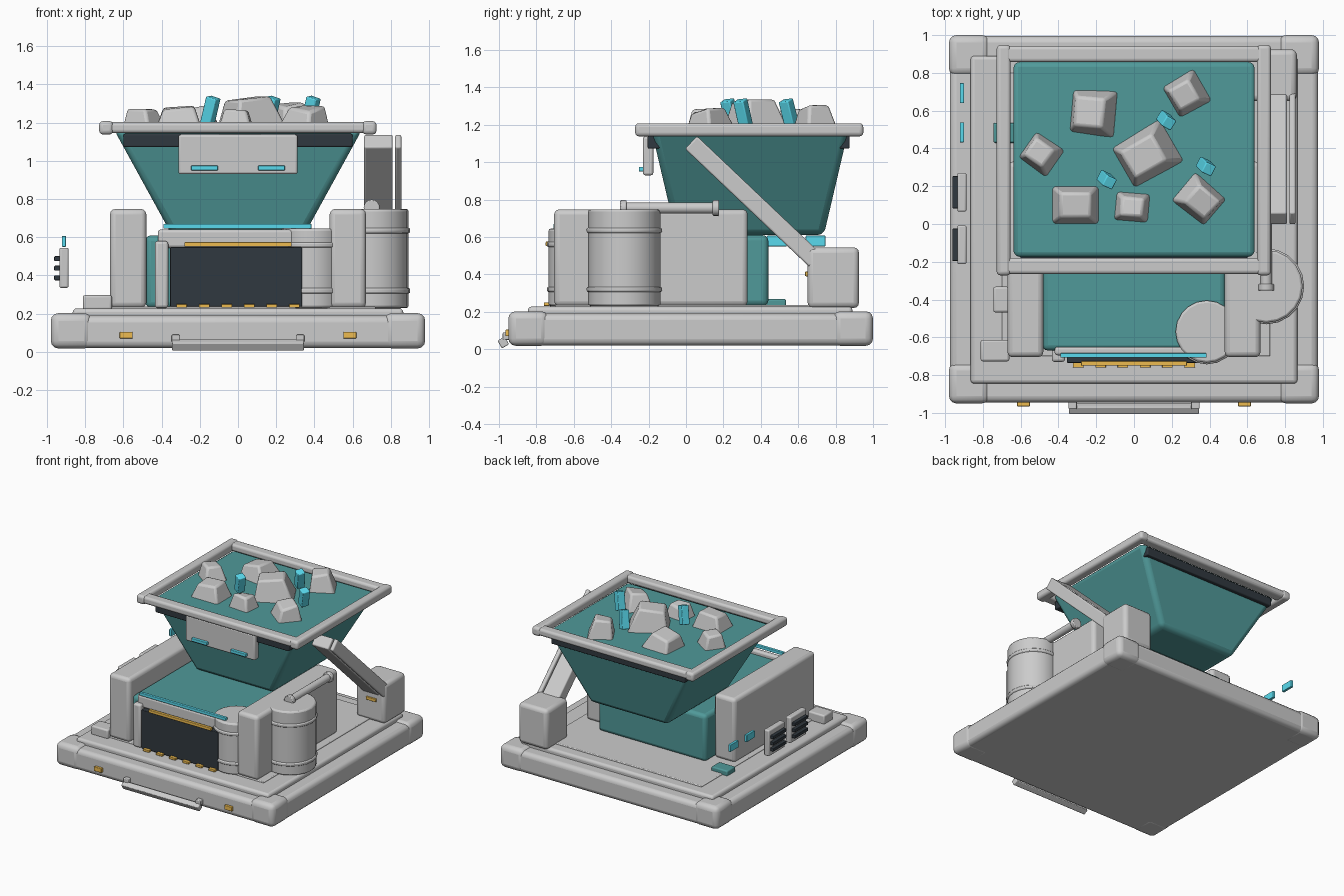
import bpy, bmesh, math, random
from mathutils import Vector, Matrix

if "Cube" in bpy.data.objects:
    bpy.data.objects.remove(bpy.data.objects["Cube"])

random.seed(4)


def material(name, rgb):
    m = bpy.data.materials.new(name)
    m.diffuse_color = (*rgb, 1)
    m.use_nodes = True
    m.node_tree.nodes["Principled BSDF"].inputs["Base Color"].default_value = m.diffuse_color
    return m


TEAL = material("teal_paint", (0.08, 0.32, 0.32))
DARK = material("dark_metal", (0.03, 0.04, 0.05))
CYAN = material("cyan_glow", (0.1, 0.7, 0.85))
AMBER = material("amber_glow", (0.85, 0.5, 0.08))


def finish(name, bm, mat=None, bevel=0.0, seg=3):
    me = bpy.data.meshes.new(name)
    bmesh.ops.recalc_face_normals(bm, faces=bm.faces)
    bm.to_mesh(me)
    bm.free()
    ob = bpy.data.objects.new(name, me)
    bpy.context.collection.objects.link(ob)
    if mat:
        me.materials.append(mat)
    if bevel:
        b = ob.modifiers.new("bevel", 'BEVEL')
        b.width, b.segments, b.limit_method = bevel, seg, 'ANGLE'
        b.angle_limit = math.radians(40)
    bpy.ops.object.select_all(action='DESELECT')
    ob.select_set(True)
    bpy.context.view_layer.objects.active = ob
    bpy.ops.object.shade_smooth_by_angle(angle=math.radians(35))
    return ob


def box(name, x, y, z, mat=None, bevel=0.0, rot=(0, 0, 0)):
    """Box given by its (min, max) on each axis, turned about its centre."""
    bm = bmesh.new()
    bmesh.ops.create_cube(bm, size=1)
    for v in bm.verts:
        v.co = Vector(c * (r[1] - r[0]) for c, r in zip(v.co, (x, y, z)))
    ob = finish(name, bm, mat, bevel)
    ob.location = [sum(r) / 2 for r in (x, y, z)]
    ob.rotation_euler = rot
    return ob


def cylinder(name, c, r, depth, axis='Z', sides=20, bevel=0.0):
    bm = bmesh.new()
    bmesh.ops.create_cone(bm, cap_ends=True, segments=sides, radius1=r, radius2=r, depth=depth)
    ob = finish(name, bm, None, bevel, 2)
    ob.location = c
    if axis == 'Y':
        ob.rotation_euler = (math.pi / 2, 0, 0)


# base with corner blocks and stacked deck plates
box("base_slab", (-.975, .975), (-.945, .995), (.02, .19), None, .035)
for i, x in enumerate(((-.98, -.765), (.765, .98))):
    for j, y in enumerate(((-.95, -.735), (.785, 1.0))):
        box(f"base_corner_{i}{j}", x, y, (.018, .203), None, .04)
box("deck_plate", (-.865, .865), (-.845, .89), (.17, .228), None, .02)
box("deck_floor", (-.7, .72), (-.7, .8), (.2, .237), None, .006)

# front step bar with brackets and marker lights
box("step_bar", (-.345, .345), (-.999, -.955), (.012, .06), None, .006, (math.radians(30), 0, 0))
for s in (-1, 1):
    box("step_bracket", (s * .325 - .022, s * .325 + .022), (-.98, -.92), (.05, .09), None, .006)
    box("deck_clip", (s * .325 - .02, s * .325 + .02), (-.87, -.82), (.13, .167), None, .005)
    box("marker_light", (s * .585 - .034, s * .585 + .034), (-.965, -.93), (.07, .105), AMBER, .004)

# machine body with side walls
box("machine_body", (-.485, .485), (-.67, .44), (.23, .61), TEAL, .03)
for s in (-1, 1):
    box("side_wall", (s * .575 - .095, s * .575 + .095), (-.705, .33), (.23, .748), None, .028)

# front opening: dark panel, lintel, post and light strips
box("front_panel", (-.355, .335), (-.735, -.66), (.237, .548), DARK, .005)
box("front_lintel", (-.42, .3), (-.695, -.65), (.545, .64), None, .015)
box("front_post", (-.435, -.365), (-.73, -.65), (.23, .58), None, .015)
box("cyan_strip", (-.39, .385), (-.708, -.684), (.645, .67), CYAN, .004)
box("amber_strip", (-.28, .28), (-.75, -.725), (.551, .575), AMBER, .004)
for i in range(6):
    x = -.295 + i * .118
    box(f"amber_tooth_{i}", (x - .028, x + .028), (-.76, -.73), (.232, .25), AMBER, .003)


# banded drums
def drum(name, x, y, r, z0, z1, bands):
    cylinder(name, (x, y, (z0 + z1) / 2), r, z1 - z0, bevel=.012)
    for z in bands:
        cylinder(name + "_band", (x, y, z), r + .008, .028, bevel=.008)


drum("small_tank", .385, -.57, .165, .23, .645, (.32, .56))
drum("large_drum", .70, -.33, .193, .23, .748, (.32, .635))

# pipe on top of right wall
cylinder("pipe", (.70, -.09, .755), .03, .5, 'Y', 16)
for y in (-.335, .16):
    cylinder("pipe_flange", (.70, y, .755), .042, .035, 'Y', 16, .006)

# hopper: tapered body, dark bands, rim
bm = bmesh.new()
bmesh.ops.create_cube(bm, size=2)
for v in bm.verts:
    hx, hy, z = (.65, .525, 1.165) if v.co.z > 0 else (.345, .395, .61)
    v.co = Vector((v.co.x * hx, .342 + v.co.y * hy, z))
finish("hopper_body", bm, TEAL, .035)
box("hopper_band_front", (-.6, .6), (-.205, -.14), (1.072, 1.142), DARK, .008)
box("hopper_band_back", (-.6, .6), (.82, .875), (1.072, 1.142), DARK, .008)
for y in (-.222, .9):
    box("rim_cross_bar", (-.69, .69), (y - .043, y + .043), (1.145, 1.203), None, .018)
for x in (-.69, .688):
    box("rim_side_bar", (x - .037, x + .037), (-.272, .948), (1.138, 1.208), None, .02)

# control plate on hopper front
box("hopper_plate", (-.312, .312), (-.23, -.175), (.93, 1.137), None, .012)
for s in (-1, 1):
    box("plate_light", (s * .175 - .07, s * .175 + .07), (-.252, -.225), (.95, .975), CYAN, .004)

# ore chunks: x, y, width, depth, top height, turn in degrees
ROCKS = [(-.215, .59, .25, .25, 1.285, -5), (.28, .69, .2, .2, 1.29, 30),
         (-.49, .37, .19, .18, 1.28, -35), (.07, .37, .31, .26, 1.315, 30),
         (-.31, .1, .26, .21, 1.275, 0), (-.01, .09, .19, .16, 1.26, -5),
         (.345, .13, .23, .2, 1.285, -40)]
for i, (x, y, w, d, top, a) in enumerate(ROCKS):
    bm = bmesh.new()
    bmesh.ops.create_cube(bm, size=1)
    for v in bm.verts:
        k = .62 if v.co.z > 0 else 1
        dz = random.uniform(-.02, .02) if v.co.z > 0 else 0
        v.co = Vector((v.co.x * w * k, v.co.y * d * k, (v.co.z + .5) * (top - 1.14) + dz))
    if i != 4:
        bmesh.ops.rotate(bm, verts=bm.verts, matrix=Matrix.Rotation(random.uniform(-.2, .2), 3, 'Y'))
    rock = finish(f"rock_{i}", bm, None, .015, 2)
    rock.location = (x, y, 1.14)
    rock.rotation_euler.z = math.radians(a)

# crystals
for i, (x, y, a) in enumerate(((-.145, .235, -25), (.17, .55, -30), (.38, .305, -25))):
    box(f"crystal_{i}", (x - .03, x + .03), (y - .03, y + .03), (1.19, 1.335), CYAN, .006,
        (.1, .3, math.radians(a)))

# support foot and diagonal brace at back right
box("brace_foot", (.6, .862), (.65, .925), (.22, .545), None, .03)
box("foot_light", (.70, .79), (.637, .66), (.39, .415), AMBER, .004)
for name, x, h in (("brace_arm", (.66, .81), .047), ("brace_strip", (.822, .855), .047)):
    box(name, x, (.375 - .48, .375 + .48), (.775 - h, .775 + h), None, .01,
        (math.radians(-43.5), 0, 0))

# left side vents, lights and steps
for k, y in enumerate((.168, -.11)):
    box(f"vent_plate_{k}", (-.935, -.887), (y - .103, y + .103), (.335, .545), None, .01)
    for z in (.388, .438, .488):
        box(f"vent_fin_{k}", (-.962, -.925), (y - .085, y + .085), (z - .013, z + .013), DARK, .004)
for y in (.485, .693):
    box("side_light", (-.922, -.9), (y - .053, y + .053), (.55, .607), CYAN, .004)
box("deck_block_teal", (-.745, -.6), (.43, .535), (.22, .268), TEAL, .01)
box("deck_block_front", (-.812, -.66), (-.727, -.613), (.22, .297), None, .012)
box("deck_block_mid", (-.745, -.66), (-.468, -.332), (.22, .29), None, .012)
